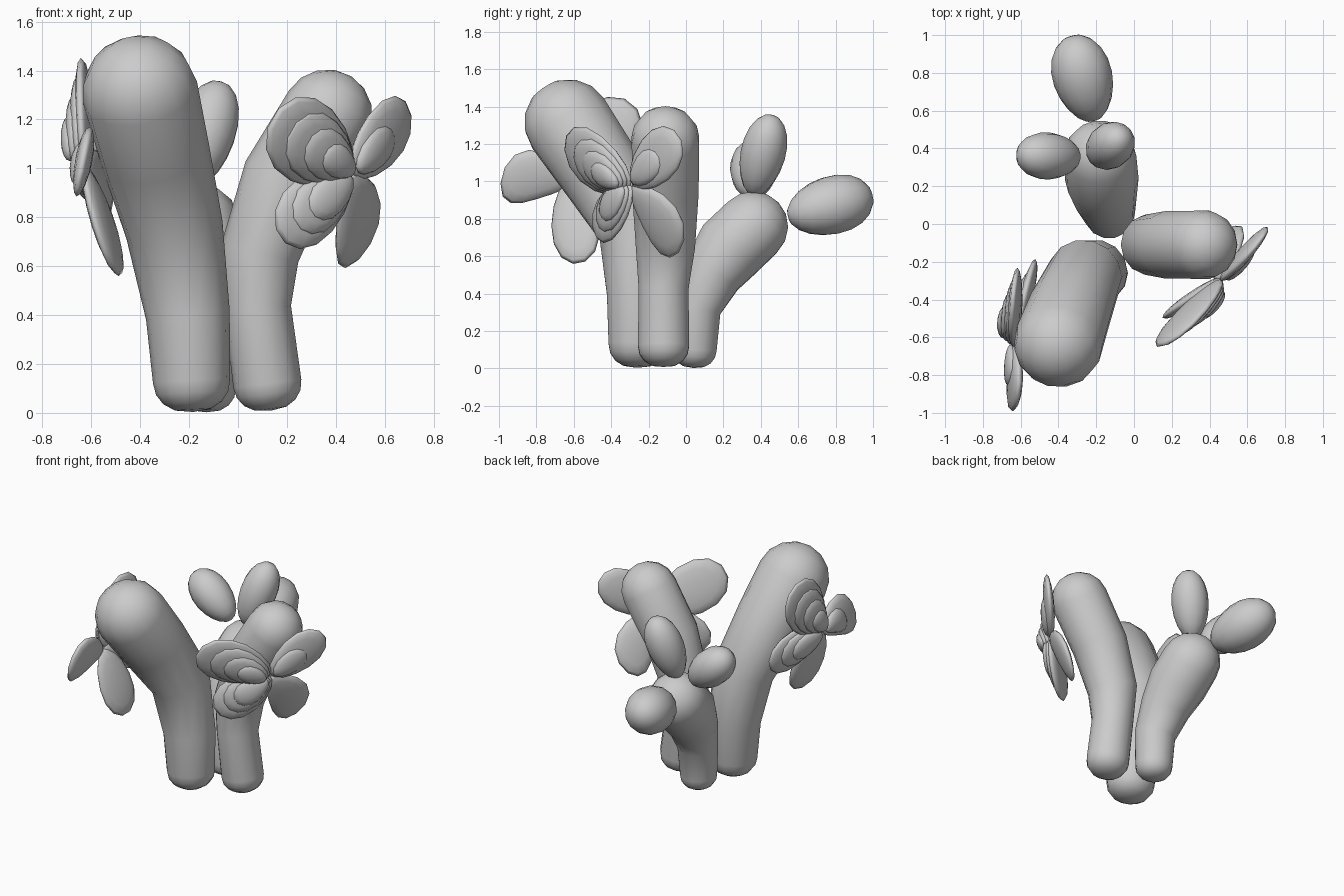
import bpy
import bmesh
from math import sin, cos, pi
from mathutils import Vector

cube = bpy.data.objects.get("Cube")
if cube:
    bpy.data.objects.remove(cube)

grey = bpy.data.materials.new("soft grey")
grey.use_nodes = True
grey.diffuse_color = (0.6, 0.6, 0.6, 1)
grey.node_tree.nodes["Principled BSDF"].inputs["Base Color"].default_value = (0.6, 0.6, 0.6, 1)


def finish(name, bm):
    """Turn a bmesh into a smooth shaded object."""
    bmesh.ops.recalc_face_normals(bm, faces=bm.faces)
    mesh = bpy.data.meshes.new(name)
    bm.to_mesh(mesh)
    bm.free()
    mesh.materials.append(grey)
    mesh.shade_smooth()
    obj = bpy.data.objects.new(name, mesh)
    bpy.context.collection.objects.link(obj)


def stalk(name, path, sides=14):
    """Rounded tube through (x, y, z, radius) points."""
    pts = [Vector(p[:3]) for p in path]
    radii = [p[3] for p in path]
    last = len(pts) - 1
    tangents = [(pts[min(i + 1, last)] - pts[max(i - 1, 0)]).normalized() for i in range(last + 1)]
    steps = [k * pi / 8 for k in (1, 2, 3)]
    # rounded bottom, body, rounded top
    rings = [(pts[0] - tangents[0] * radii[0] * 0.8 * sin(a), tangents[0], radii[0] * cos(a) ** 0.8)
             for a in reversed(steps)]
    rings += list(zip(pts, tangents, radii))
    rings += [(pts[-1] + tangents[-1] * radii[-1] * sin(a), tangents[-1], radii[-1] * cos(a))
              for a in steps]
    bm = bmesh.new()
    loops = []
    for centre, tangent, r in rings:
        turn = Vector((0, 0, 1)).rotation_difference(tangent)
        loops.append([bm.verts.new(centre + turn @ Vector((r * cos(2 * pi * k / sides),
                                                           r * sin(2 * pi * k / sides), 0)))
                      for k in range(sides)])
    for a, b in zip(loops, loops[1:]):
        for k in range(sides):
            n = (k + 1) % sides
            bm.faces.new((a[k], a[n], b[n], b[k]))
    for loop, tip in ((loops[0], pts[0] - tangents[0] * radii[0] * 0.8),
                      (loops[-1], pts[-1] + tangents[-1] * radii[-1])):
        pole = bm.verts.new(tip)
        for k in range(sides):
            bm.faces.new((loop[k], loop[(k + 1) % sides], pole))
    finish(name, bm)


def bud(name, centre, axis, half_length, radius):
    """Egg shaped bud along an axis, a little fuller at the tip."""
    bm = bmesh.new()
    bmesh.ops.create_uvsphere(bm, u_segments=14, v_segments=10, radius=1)
    turn = Vector((0, 0, 1)).rotation_difference(Vector(axis).normalized())
    for v in bm.verts:
        r = radius * (1 + 0.1 * v.co.z)
        v.co = Vector(centre) + turn @ Vector((v.co.x * r, v.co.y * r, v.co.z * half_length))
    finish(name, bm)


def petal(name, base, reach, normal, width, layers=1, bend=0.0):
    """Lens shaped petal from base along reach, with smaller layers stacked on it."""
    reach, base = Vector(reach), Vector(base)
    along = reach.normalized()
    normal = Vector(normal)
    normal = (normal - along * normal.dot(along)).normalized()
    side = normal.cross(along)
    for i in range(layers):
        size = 1 - i * (0.4 if layers == 2 else 0.2)
        start = 0.12 * (1 - size)
        bm = bmesh.new()
        bmesh.ops.create_uvsphere(bm, u_segments=14, v_segments=8, radius=1)
        for v in bm.verts:
            u, s, w = v.co
            t = start + size * (u + 1) / 2
            across = s * width / 2 * (1 + 0.2 * u) + bend * (1 - u * u)
            v.co = (base + along * t * reach.length + side * across * size
                    + normal * (w * 0.035 + i * 0.02))
        finish(f"{name}_layer_{i + 1}", bm)


# Stalks
stalk("tall_stalk", [(-0.19, -0.26, 0.13, 0.158), (-0.205, -0.255, 0.4, 0.172), (-0.26, -0.275, 0.75, 0.2),
                     (-0.34, -0.46, 1.06, 0.225), (-0.40, -0.63, 1.31, 0.237)])
stalk("left_stalk", [(0.12, -0.12, 0.12, 0.14), (0.08, -0.12, 0.43, 0.137), (0.088, -0.11, 0.65, 0.162),
                     (0.195, -0.11, 0.95, 0.182), (0.365, -0.11, 1.22, 0.185)])
stalk("back_stalk", [(-0.13, 0.045, 0.1, 0.122), (-0.13, 0.055, 0.32, 0.135), (-0.15, 0.135, 0.5, 0.165),
                     (-0.17, 0.235, 0.64, 0.195), (-0.18, 0.355, 0.755, 0.193)])

# Buds on the back stalk
bud("rear_bud", (-0.27, 0.77, 0.87), (-0.12, 0.45, 0.12), 0.24, 0.158)
bud("upper_bud", (-0.13, 0.41, 1.14), (0.12, 0.1, 0.42), 0.23, 0.12)
bud("side_bud", (-0.45, 0.36, 1.06), (-0.28, 0.01, 0.24), 0.2, 0.125)

# Flower on the left stalk
heart = (0.46, -0.29, 0.98)
petal("left_flower_large", heart, (-0.32, -0.36, 0.23), (0.63, -0.73, -0.27), 0.34, 4)
petal("left_flower_lower", heart, (-0.29, -0.2, -0.26), (0.6, -0.8, 0.1), 0.27, 3)
petal("left_flower_upper", heart, (0.24, 0.25, 0.27), (0.68, -0.7, -0.2), 0.27, 2)
petal("left_flower_hanging", heart, (0.0, 0.23, -0.38), (0.75, -0.55, -0.33), 0.27, 1, 0.05)

# Flower on the tall stalk
heart = (-0.63, -0.62, 1.01)
petal("right_flower_large", heart, (0.0, 0.33, 0.41), (-1, 0.22, 0.1), 0.34, 4)
petal("right_flower_lower", heart, (0.11, 0.43, -0.13), (-1, 0.25, -0.1), 0.27, 3)
petal("right_flower_front", heart, (-0.02, -0.37, -0.06), (-1, 0.12, 0.2), 0.27, 2, 0.06)
petal("right_flower_hanging", heart, (0.15, 0.05, -0.45), (-0.9, 0.25, -0.25), 0.26)
